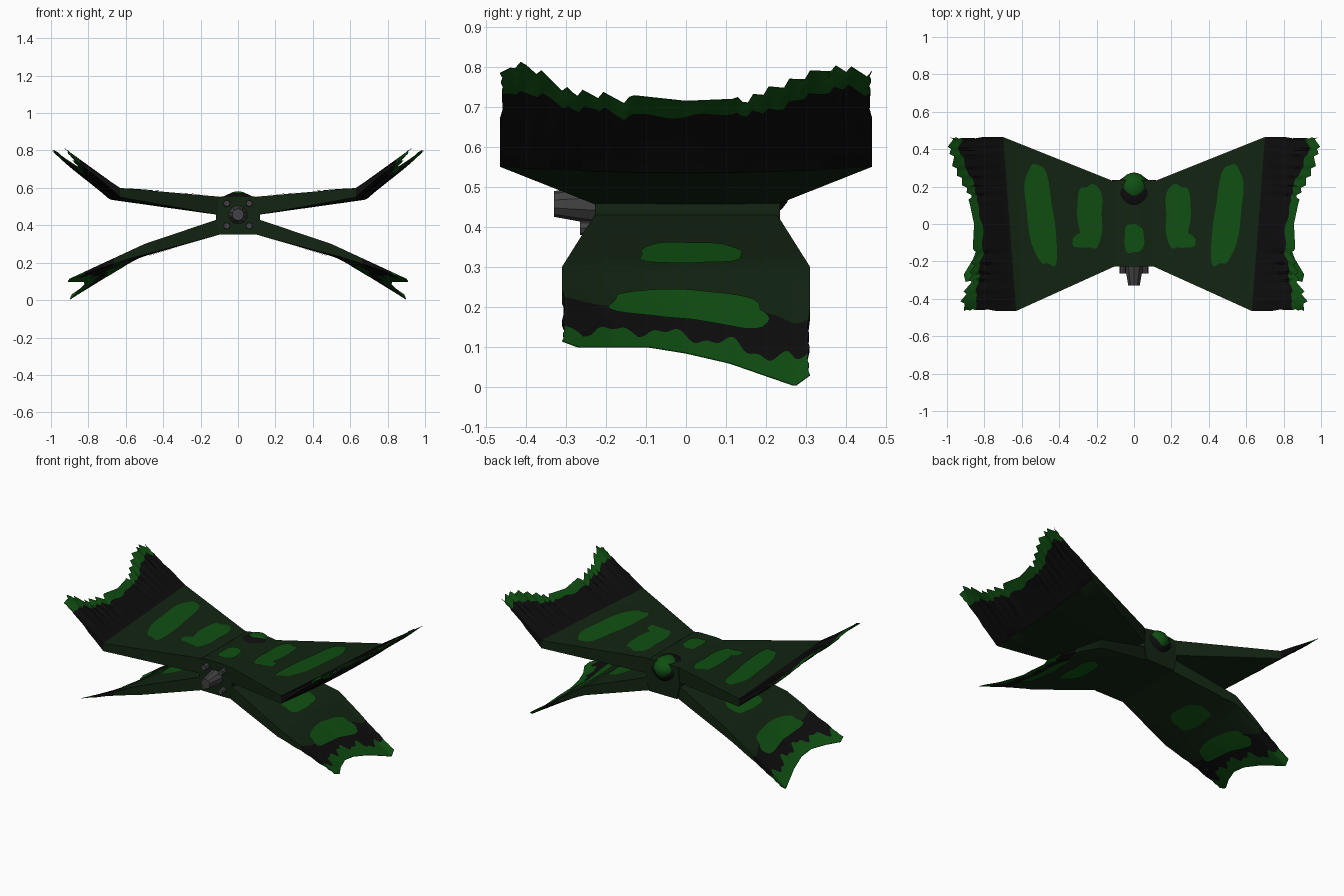
import bpy, bmesh, math
from mathutils import Matrix, Vector

cube = bpy.data.objects.get("Cube")
if cube:
    bpy.data.objects.remove(cube)


def material(name, rgb):
    m = bpy.data.materials.new(name)
    m.use_nodes = True
    m.diffuse_color = (*rgb, 1)
    bsdf = m.node_tree.nodes["Principled BSDF"]
    bsdf.inputs["Base Color"].default_value = (*rgb, 1)
    bsdf.inputs["Roughness"].default_value = 0.8
    return m


DARK = material("dark green", (0.006, 0.018, 0.006))
BRIGHT = material("bright green", (0.005, 0.078, 0.006))
BLACK = material("black", (0.0045, 0.004, 0.0045))
GREY = material("gun grey", (0.055, 0.055, 0.058))


def finish(name, bm, mats, recalc=True, angle=35):
    if recalc:
        bmesh.ops.recalc_face_normals(bm, faces=bm.faces)
    mesh = bpy.data.meshes.new(name)
    bm.to_mesh(mesh)
    bm.free()
    for m in mats:
        mesh.materials.append(m)
    ob = bpy.data.objects.new(name, mesh)
    bpy.context.scene.collection.objects.link(ob)
    bpy.ops.object.select_all(action="DESELECT")
    bpy.context.view_layer.objects.active = ob
    ob.select_set(True)
    bpy.ops.object.shade_smooth_by_angle(angle=math.radians(angle))
    return ob


def lerp(a, b, t):
    return a + (b - a) * t


def interp(points, v):
    """Piecewise linear lookup in (v, value) pairs."""
    for (a, p), (b, q) in zip(points, points[1:]):
        if v <= b:
            return lerp(p, q, max(0, (v - a) / (b - a)))
    return points[-1][1]


# Wing shapes: span s runs 0 root, 1 bend, 2 tip; chord v runs -1 front, 1 rear
UPPER = dict(
    chord=0.465, root=(0.10, 0.553, 0.455), bend=(0.665, 0.60, 0.535), sweep=0.035,
    tip_x=[(-1, .91), (-.9, .93), (-.6, .885), (-.4, .865), (0, .855), (.25, .88),
           (.45, .92), (.65, .97), (.85, 1.0), (1, .985)],
    tip_z=[(-1, .785), (-.93, .815), (-.85, .81), (-.6, .745), (0, .715), (.25, .72),
           (.5, .76), (.78, .812), (1, .79)],
    teeth=0.028, arch=0.015)
LOWER = dict(
    chord=0.31, root=(0.10, 0.435, 0.35), bend=(0.5, 0.30, 0.235), sweep=0,
    tip_x=[(-1, .90), (-.87, .91), (-.6, .86), (-.3, .825), (0, .82), (.4, .85),
           (.88, .90), (1, .89)],
    tip_z=[(-1, .115), (-.87, .10), (-.3, .10), (0, .085), (.35, .06), (.88, .003),
           (1, .03)],
    teeth=0.0, arch=0.008)


def half_chord(w, s):
    return lerp(0.225, w["chord"], min(s, 1))


def surface(w, s, v, top):
    y = half_chord(w, s) * v
    bx = w["bend"][0] + w["sweep"] * v
    rim = w["arch"] * v * v
    if s <= 1:
        x = lerp(w["root"][0], bx, s)
        k = 1 if top else 2
        z = lerp(w["root"][k], w["bend"][k], s) + (0 if top else rim * s)
        return Vector((x, y, z))
    t = s - 1
    tooth = w["teeth"] * ((v * 9) % 1) if abs(v) > 0.28 else 0
    x = lerp(bx, interp(w["tip_x"], v) - tooth * t ** 3, t)
    z_tip = interp(w["tip_z"], v) - tooth * 0.8
    z = lerp(w["bend"][1], z_tip, t)
    if not top:
        z -= lerp(w["bend"][1] - w["bend"][2] - rim, 0.002, t ** 0.8)
    # ragged leading and trailing edges near the tip
    if s > 1.4:
        y *= 1 - 0.025 * ((s * 7) % 1)
    return Vector((x, y, z))


def build_wing(name, w, bands, side, rows=72):
    """bands: (end-of-band function of v, columns, material index)"""
    def stations(v):
        out, start = [0], 0
        for end, n, _ in bands:
            e = end(v)
            out += [lerp(start, e, (i + 1) / n) for i in range(n)]
            start = e
        return out

    mats = [m for _, n, m in bands for _ in range(n)]
    bm = bmesh.new()
    sheets = []
    for top in (True, False):
        grid = []
        for r in range(rows + 1):
            v = -1 + 2 * r / rows
            pts = [surface(w, s, v, top) for s in stations(v)]
            grid.append([bm.verts.new((p.x * side, p.y, p.z)) for p in pts])
        sheets.append(grid)

    def face(verts, mat):
        bm.faces.new(verts).material_index = mat

    up, lo = sheets
    for g in sheets:
        for r in range(rows):
            for c, m in enumerate(mats):
                face((g[r][c], g[r][c + 1], g[r + 1][c + 1], g[r + 1][c]), m)
    for r in (0, rows):
        for c, m in enumerate(mats):
            face((up[r][c], up[r][c + 1], lo[r][c + 1], lo[r][c]), m)
    for c, m in ((0, mats[0]), (-1, mats[-1])):
        for r in range(rows):
            face((up[r][c], up[r + 1][c], lo[r + 1][c], lo[r][c]), m)
    return finish(name, bm, [DARK, BLACK, BRIGHT])


def build_patch(name, place, centre, radii, top, seed=0, tilt=0.0):
    """Rounded camouflage patch laid just off a surface."""
    n, rings = 40, 6
    bm = bmesh.new()

    def vert(k, a):
        c, d = math.cos(a), math.sin(a)
        r = k * (abs(c) ** 3.2 + abs(d) ** 3.2) ** (-1 / 3.2)
        r *= 1 + 0.05 * math.sin(3 * a + seed) + 0.03 * math.sin(7 * a + 2 * seed)
        across, along = r * c * radii[0], r * d * radii[1]
        p = place(centre[0] + across + tilt * along, centre[1] + along)
        return bm.verts.new((p.x, p.y, p.z + (0.004 if top else -0.004)))

    mid = vert(0, 0)
    loops = [[vert((k + 1) / rings, math.tau * i / n) for i in range(n)] for k in range(rings)]
    for i in range(n):
        j = (i + 1) % n
        bm.faces.new((mid, loops[0][i], loops[0][j]))
        for a, b in zip(loops, loops[1:]):
            bm.faces.new((a[i], b[i], b[j], a[j]))
    for f in bm.faces:
        f.normal_update()
        if (f.normal.z > 0) != top:
            f.normal_flip()
    return finish(name, bm, [BRIGHT], recalc=False)


def upper_rim(v):
    return 1.77 + 0.03 * math.sin(9 * v) + 0.02 * math.sin(23 * v)


def lower_black(v):
    return 1.45 + 0.04 * math.sin(8 * v)


def lower_rim(v):
    return 1.8 + 0.05 * math.sin(13 * v) + 0.03 * math.sin(29 * v)


upper_bands = [(lambda v: 1, 6, 0), (upper_rim, 6, 1), (lambda v: 2, 4, 2)]
lower_bands = [(lambda v: 1, 5, 0), (lower_black, 4, 0), (lower_rim, 5, 1), (lambda v: 2, 4, 2)]

# Wings with their patches, on both sides
for side, label in ((1, "left"), (-1, "right")):
    build_wing(f"{label}_upper_wing", UPPER, upper_bands, side)
    build_wing(f"{label}_lower_wing", LOWER, lower_bands, side)

    def on(w, top):
        def place(s, y):
            p = surface(w, s, y / half_chord(w, s), top)
            return Vector((p.x * side, p.y, p.z))
        return place

    above = on(UPPER, True)
    build_patch(f"{label}_inner_patch", above, (0.235, 0.045), (0.115, 0.165), True, 1)
    build_patch(f"{label}_inner_patch_foot", above, (0.29, -0.09), (0.12, 0.038), True, 3)
    build_patch(f"{label}_outer_patch", above, (0.70, 0.045), (0.125, 0.265), True, 2, 0.12)
    for top, where in ((True, "top"), (False, "underside")):
        place = on(LOWER, top)
        build_patch(f"{label}_lower_inner_patch_{where}", place, (0.77, 0.01), (0.19, 0.125), top, 4)
        build_patch(f"{label}_lower_outer_patch_{where}", place, (1.46, 0.01), (0.17, 0.195), top, 5)

# Central hull: faceted section extruded front to rear
half = [(0.06, 0.558), (0.11, 0.55), (0.118, 0.455), (0.118, 0.43), (0.10, 0.35)]
section = half + [(-x, z) for x, z in reversed(half)]
bm = bmesh.new()
ends = [[bm.verts.new((x, y, z)) for x, z in section] for y in (-0.228, 0.235)]
for e in ends:
    bm.faces.new(e)
for i in range(len(section)):
    j = (i + 1) % len(section)
    bm.faces.new((ends[0][i], ends[0][j], ends[1][j], ends[1][i]))
finish("hull", bm, [DARK])
build_patch("hull_patch", lambda x, y: Vector((x, y, 0.558)), (0, -0.078), (0.052, 0.075), True, 2)


# Canopy: bright pod in a black surround, narrowing to the front and below
def pod(name, centre, radii, mat):
    bm = bmesh.new()
    bmesh.ops.create_uvsphere(bm, u_segments=24, v_segments=14, radius=1)
    for v in bm.verts:
        taper = 1 + 0.2 * min(v.co.y, 0) + 0.35 * min(v.co.z, 0)
        v.co = Vector((v.co.x * radii[0] * taper, v.co.y * radii[1], v.co.z * radii[2])) + Vector(centre)
    finish(name, bm, [mat], angle=60)


pod("canopy_surround", (0, 0.162, 0.495), (0.115, 0.10, 0.08), BLACK)
pod("canopy", (0, 0.19, 0.512), (0.078, 0.085, 0.07), BRIGHT)


# Front nozzle and its four small studs
def barrel(name, x, z, y_front, y_back, r_front, r_back, sides):
    bm = bmesh.new()
    turn = Matrix.Translation((x, (y_front + y_back) / 2, z)) @ Matrix.Rotation(math.pi / 2, 4, "X")
    bmesh.ops.create_cone(bm, cap_ends=True, segments=sides, radius1=r_back, radius2=r_front,
                          depth=y_back - y_front, matrix=turn)
    finish(name, bm, [GREY])


barrel("nozzle", 0, 0.457, -0.33, -0.22, 0.032, 0.052, 10)
for x in (-0.06, 0.06):
    for z in (0.397, 0.517):
        barrel("stud", x, z, -0.265, -0.22, 0.017, 0.019, 8)
